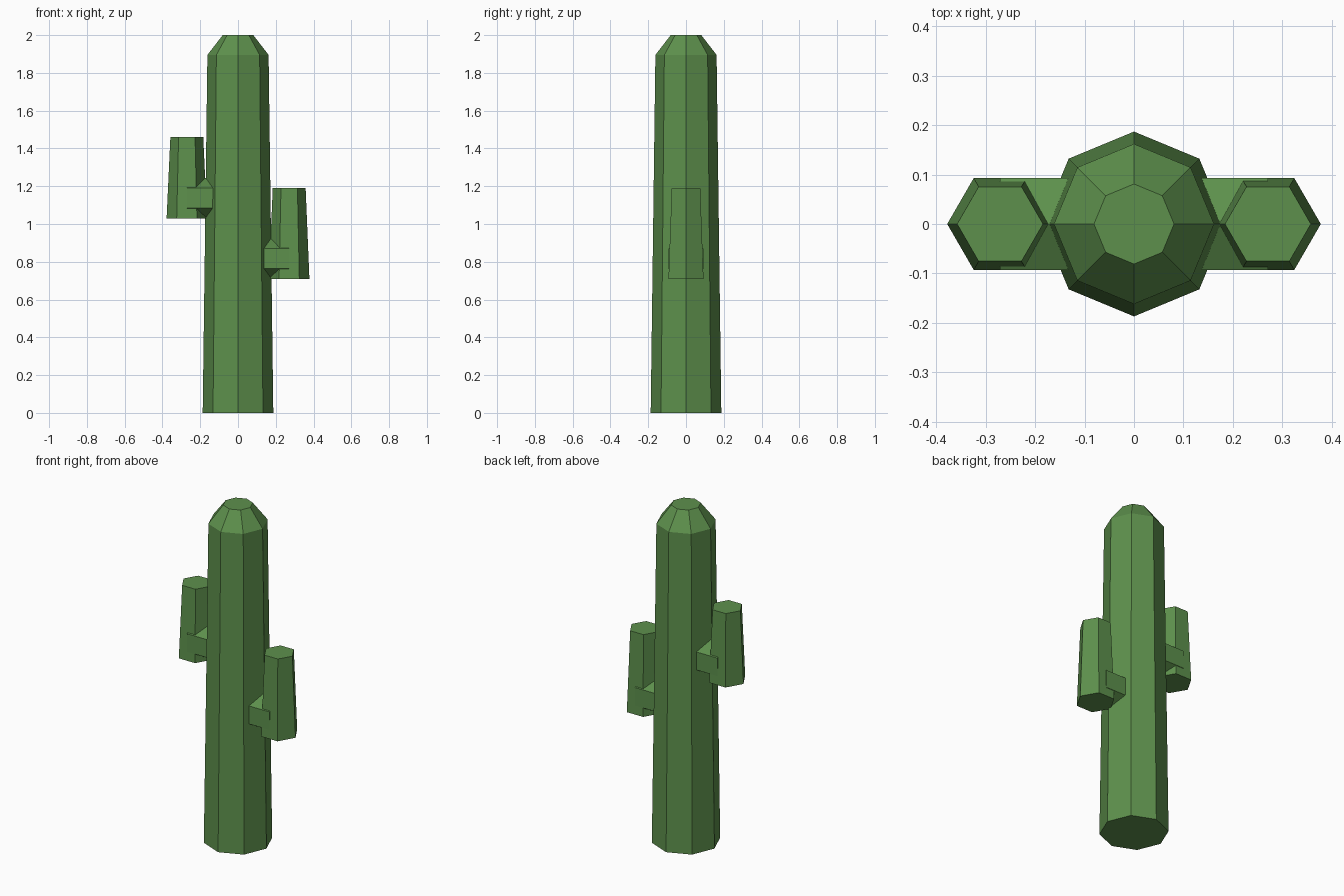
import bpy, bmesh, math
from mathutils import Matrix

if "Cube" in bpy.data.objects:
    bpy.data.objects.remove(bpy.data.objects["Cube"])

green = bpy.data.materials.new("cactus_green")
green.diffuse_color = (0.11, 0.28, 0.073, 1)
green.use_nodes = True
green.node_tree.nodes["Principled BSDF"].inputs["Base Color"].default_value = green.diffuse_color


def lathe(name, sides, profile, matrix):
    """Flat-shaded stack of polygon rings given as (radius, height)."""
    bm = bmesh.new()
    rings = []
    for r, h in profile:
        ring = []
        for i in range(sides):
            a = 2 * math.pi * i / sides
            ring.append(bm.verts.new((r * math.cos(a), r * math.sin(a), h)))
        rings.append(ring)
    for low, high in zip(rings, rings[1:]):
        for i in range(sides):
            j = (i + 1) % sides
            bm.faces.new((low[i], low[j], high[j], high[i]))
    bm.faces.new(rings[0][::-1])
    bm.faces.new(rings[-1])
    bm.transform(matrix)
    bmesh.ops.recalc_face_normals(bm, faces=bm.faces)
    mesh = bpy.data.meshes.new(name)
    bm.to_mesh(mesh)
    bm.free()
    mesh.materials.append(green)
    obj = bpy.data.objects.new(name, mesh)
    bpy.context.collection.objects.link(obj)
    return obj


# Tapered trunk with a bevelled crown
lathe("trunk", 8, [(0.187, 0), (0.162, 1.895), (0.081, 2.0)], Matrix())

# Upright arms, each joined to the trunk by a horizontal stub
for label, side, base, height in (("right", 1, 0.71, 0.48), ("left", -1, 1.03, 0.43)):
    x = 0.271 * side
    lathe(label + "_arm", 6, [(0.107, 0), (0.087, height)],
          Matrix.Translation((x, 0, base)))
    lathe(label + "_arm_stub", 6, [(0.107, 0.06), (0.107, 0.271)],
          Matrix.Translation((0, 0, base + 0.107))
          @ Matrix.Rotation(side * math.pi / 2, 4, 'Y'))
